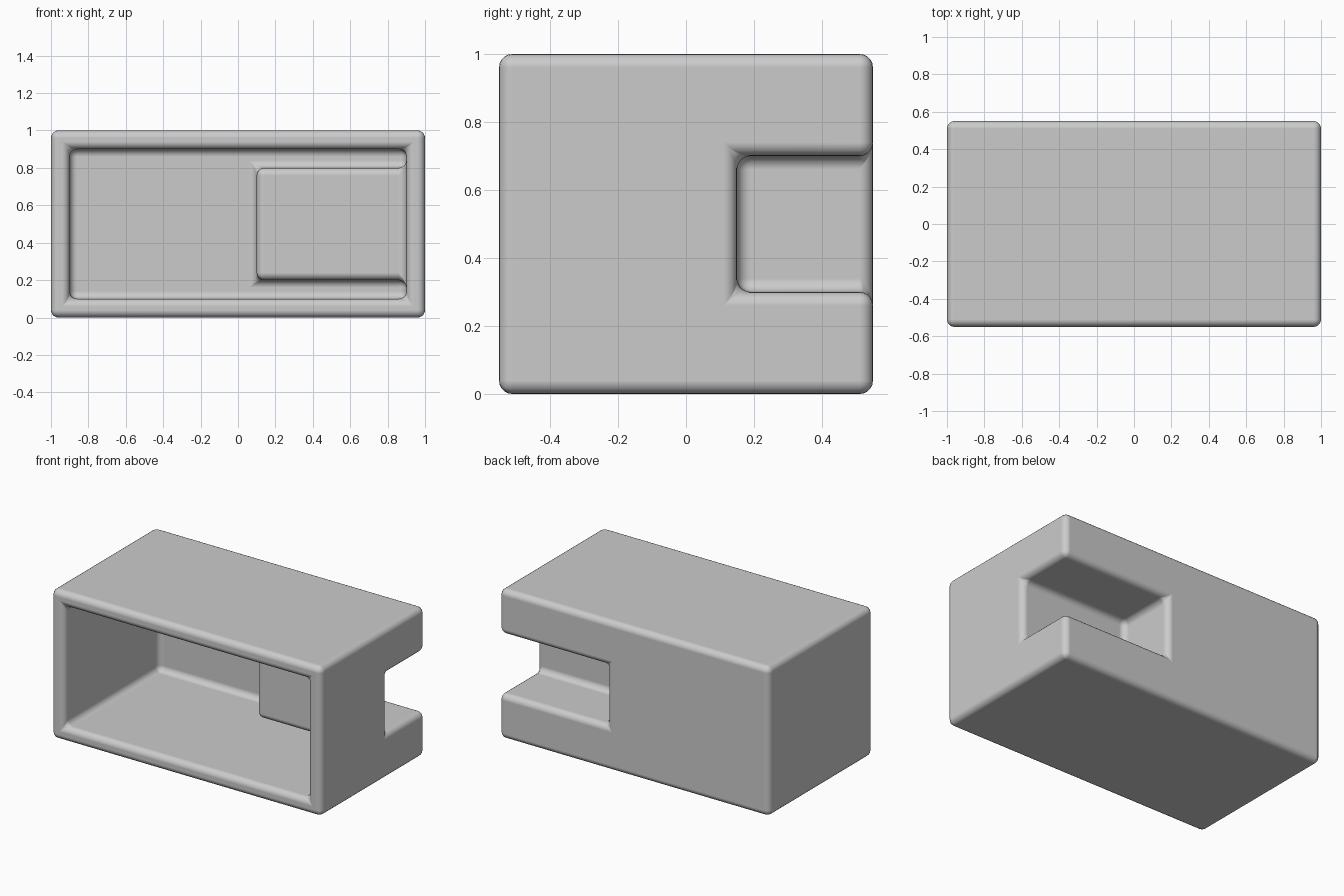
import bpy

default = bpy.data.objects.get("Cube")
if default:
    bpy.data.objects.remove(default, do_unlink=True)

WALL = 0.1
EDGE = 0.04

grey = bpy.data.materials.new("plain grey")
grey.use_nodes = True
colour = (0.6, 0.6, 0.6, 1)
grey.diffuse_color = colour
grey.node_tree.nodes["Principled BSDF"].inputs["Base Color"].default_value = colour


def box(name, low, high):
    """Axis-aligned block between two corners."""
    bpy.ops.mesh.primitive_cube_add(size=1, location=[(a + b) / 2 for a, b in zip(low, high)])
    obj = bpy.context.object
    obj.name = name
    obj.scale = [b - a for a, b in zip(low, high)]
    bpy.ops.object.transform_apply(location=False, rotation=False, scale=True)
    obj.data.materials.append(grey)
    return obj


def activate(obj):
    bpy.ops.object.select_all(action="DESELECT")
    obj.select_set(True)
    bpy.context.view_layer.objects.active = obj


def cut(target, cutter):
    """Subtract the cutter, then discard it."""
    mod = target.modifiers.new("cut", "BOOLEAN")
    mod.operation = "DIFFERENCE"
    mod.solver = "EXACT"
    mod.object = cutter
    activate(target)
    bpy.ops.object.modifier_apply(modifier=mod.name)
    bpy.data.objects.remove(cutter, do_unlink=True)


# Outer casing
casing = box("casing", (-1, -0.55, 0), (1, 0.55, 1))

# Open front cavity, leaving a housing around the rear notch
cavity = box("cavity_cutter", (-1 + WALL, -0.8, WALL), (1 - WALL, 0.55 - WALL, 1 - WALL))
housing = box("housing_cutter", (0.1, 0.05, 0.2), (1.2, 0.8, 0.8))
cut(cavity, housing)
cut(casing, cavity)

# Notch through the rear corner
notch = box("notch_cutter", (0.1 + WALL, 0.05 + WALL, 0.3), (1.2, 0.8, 0.7))
cut(casing, notch)

# Rounded edges, inside and out
activate(casing)
bevel = casing.modifiers.new("rounded edges", "BEVEL")
bevel.width = EDGE
bevel.segments = 5
bevel.limit_method = "ANGLE"
bevel.harden_normals = True
bpy.ops.object.shade_smooth()
